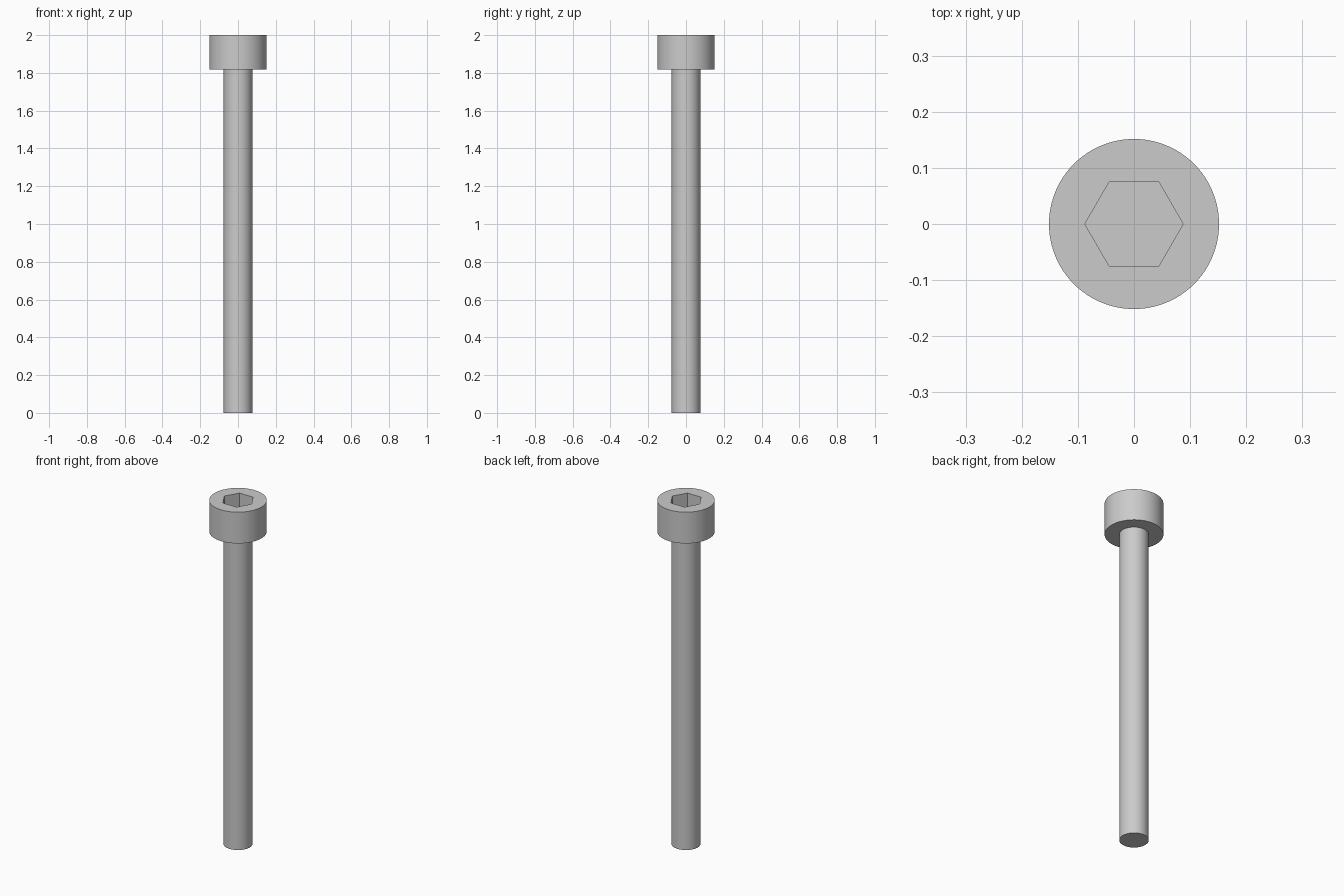
import bpy
import bmesh
from math import cos, sin, tau, radians

if "Cube" in bpy.data.objects:
    bpy.data.objects.remove(bpy.data.objects["Cube"], do_unlink=True)

SHANK_R, HEAD_R, HEX_R = 0.0758, 0.1515, 0.0875
HEAD_Z, TOP_Z, SOCKET_Z = 1.818, 2.0, 1.909
SIDES = 96

# Steel material
steel = bpy.data.materials.new("steel grey")
steel.use_nodes = True
colour = (0.6, 0.6, 0.6, 1)
steel.diffuse_color = colour
steel.node_tree.nodes["Principled BSDF"].inputs["Base Color"].default_value = colour

bm = bmesh.new()


def ring(radius, z, sides=SIDES):
    return [bm.verts.new((radius * cos(tau * i / sides),
                          radius * sin(tau * i / sides), z)) for i in range(sides)]


def bridge(a, b):
    for i in range(len(a)):
        j = (i + 1) % len(a)
        bm.faces.new((a[i], a[j], b[j], b[i]))


def loop_edges(loop):
    return [bm.edges.get((loop[i - 1], loop[i])) for i in range(len(loop))]


# Shank, underside of the head and head wall
rings = [ring(SHANK_R, 0), ring(SHANK_R, HEAD_Z), ring(HEAD_R, HEAD_Z), ring(HEAD_R, TOP_Z)]
bm.faces.new(rings[0][::-1])
for low, high in zip(rings, rings[1:]):
    bridge(low, high)

# Hexagonal socket with a flat floor
rim = ring(HEX_R, TOP_Z, 6)
floor = ring(HEX_R, SOCKET_Z, 6)
bridge(rim, floor)
bm.faces.new(floor)

# Flat top of the head around the socket
bmesh.ops.triangle_fill(bm, use_beauty=True, normal=(0, 0, 1),
                        edges=loop_edges(rings[-1]) + loop_edges(rim))
bmesh.ops.recalc_face_normals(bm, faces=bm.faces)

mesh = bpy.data.meshes.new("socket_head_screw")
bm.to_mesh(mesh)
bm.free()
mesh.materials.append(steel)
screw = bpy.data.objects.new("socket_head_screw", mesh)
bpy.context.collection.objects.link(screw)

# Smooth round walls, sharp rims
bpy.ops.object.select_all(action="DESELECT")
screw.select_set(True)
bpy.context.view_layer.objects.active = screw
bpy.ops.object.shade_smooth_by_angle(angle=radians(30))
